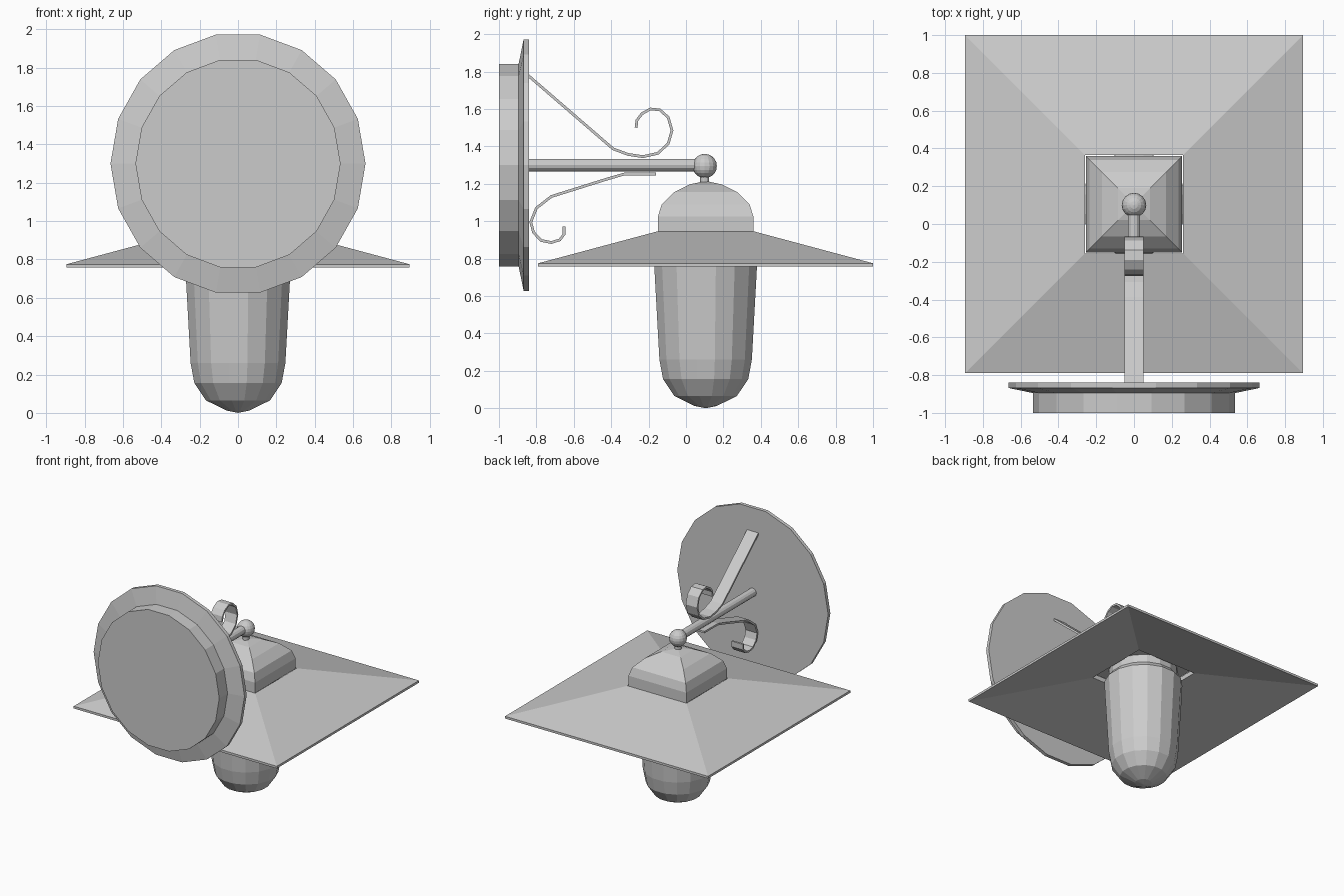
import bpy, bmesh, math
from mathutils import Vector, Matrix

if "Cube" in bpy.data.objects:
    bpy.data.objects.remove(bpy.data.objects["Cube"])

LAMP_Y = 0.105   # vertical axis of the lantern
ARM_Z = 1.30     # height of the arm and wall plate


def finish(bm, name):
    bmesh.ops.recalc_face_normals(bm, faces=bm.faces)
    me = bpy.data.meshes.new(name)
    bm.to_mesh(me)
    bm.free()
    ob = bpy.data.objects.new(name, me)
    bpy.context.collection.objects.link(ob)
    return ob


def lathe(name, profile, sides, matrix, offset=0.0, closed=False):
    """Revolve (radius, height) points about local z; radius 0 makes a pole."""
    bm = bmesh.new()
    rings = []
    for r, h in profile:
        n = 1 if r == 0 else sides
        ring = []
        for i in range(n):
            a = offset + math.tau * i / sides
            ring.append(bm.verts.new(matrix @ Vector((r * math.cos(a), r * math.sin(a), h))))
        rings.append(ring)
    pairs = list(zip(rings, rings[1:]))
    if closed:
        pairs.append((rings[-1], rings[0]))
    for a, b in pairs:
        for i in range(sides):
            j = (i + 1) % sides
            quad = [a[i % len(a)], a[j % len(a)], b[j % len(b)], b[i % len(b)]]
            bm.faces.new(list(dict.fromkeys(quad)))
    if not closed:
        for ring in (rings[0], rings[-1]):
            if len(ring) > 2:
                bm.faces.new(ring)
    return finish(bm, name)


def strip(name, path, half_width, thickness):
    """Flat iron band following a (y, z) path."""
    pts = [Vector(p) for p in path]
    bm = bmesh.new()
    rings = []
    for i, p in enumerate(pts):
        t = (pts[min(i + 1, len(pts) - 1)] - pts[max(i - 1, 0)]).normalized()
        n = Vector((-t.y, t.x)) * thickness / 2
        rings.append([bm.verts.new((x, p.x + s * n.x, p.y + s * n.y))
                      for x, s in ((-half_width, -1), (half_width, -1),
                                   (half_width, 1), (-half_width, 1))])
    for a, b in zip(rings, rings[1:]):
        for i in range(4):
            j = (i + 1) % 4
            bm.faces.new((a[i], a[j], b[j], b[i]))
    bm.faces.new(rings[0])
    bm.faces.new(rings[-1])
    return finish(bm, name)


lamp = Matrix.Translation((0, LAMP_Y, 0))
# local z -> world y, local y -> world z
along_y = Matrix(((1, 0, 0, 0), (0, 0, 1, 0), (0, 1, 0, ARM_Z), (0, 0, 0, 1)))
Q = math.sqrt(2)  # half width -> corner radius for square parts

# Wall plate with flared rim, slightly taller than wide
lathe("wall_plate",
      [(0.535, -1.0), (0.535, -0.895), (0.665, -0.868), (0.665, -0.84)],
      18, along_y @ Matrix.Diagonal((1, 1.027, 1, 1)))

# Arm, end ball and hanging stem
lathe("arm", [(0.033, -0.85), (0.033, 0.09)], 12, along_y)
R = 0.065
ball = [(R * math.sin(math.pi * i / 10) if 0 < i < 10 else 0,
         -R * math.cos(math.pi * i / 10)) for i in range(11)]
lathe("end_ball", ball, 16, Matrix.Translation((0, 0.1, 1.295)))
lathe("hanging_stem", [(0.024, 1.19), (0.024, 1.25)], 12,
      Matrix.Translation((0, 0.1, 0)))

# Square domed cap
cap = [(0.255, 0.942), (0.255, 1.025), (0.235, 1.09), (0.17, 1.155),
       (0.085, 1.197), (0, 1.215)]
lathe("cap", [(r * Q, z) for r, z in cap], 4, lamp, math.pi / 4)

# Thin pyramid shade, open in the middle
shade = [(0.26, 0.945), (0.895, 0.775), (0.895, 0.757), (0.26, 0.91)]
lathe("shade", [(r * Q, z) for r, z in shade], 4, lamp, math.pi / 4, closed=True)

# Glass jar and its collar
lathe("glass", [(0, 0), (0.06, 0.012), (0.17, 0.065), (0.232, 0.155),
                (0.252, 0.26), (0.28, 0.76), (0.283, 0.84), (0.25, 0.88), (0.25, 0.943)],
      16, lamp, math.pi / 16)

# Scrolled iron bands above and below the arm
strip("upper_scroll",
      [(-0.845, 1.78), (-0.39, 1.387), (-0.31, 1.357), (-0.23, 1.345), (-0.15, 1.363),
       (-0.095, 1.415), (-0.075, 1.485), (-0.095, 1.555), (-0.14, 1.595),
       (-0.19, 1.60), (-0.235, 1.575), (-0.262, 1.54), (-0.267, 1.50)],
      0.05, 0.015)
strip("lower_scroll",
      [(-0.16, 1.253), (-0.33, 1.252), (-0.42, 1.226), (-0.72, 1.132), (-0.80, 1.07),
       (-0.83, 0.995), (-0.815, 0.94), (-0.775, 0.897), (-0.72, 0.886),
       (-0.675, 0.9), (-0.652, 0.93), (-0.652, 0.972)],
      0.05, 0.015)
